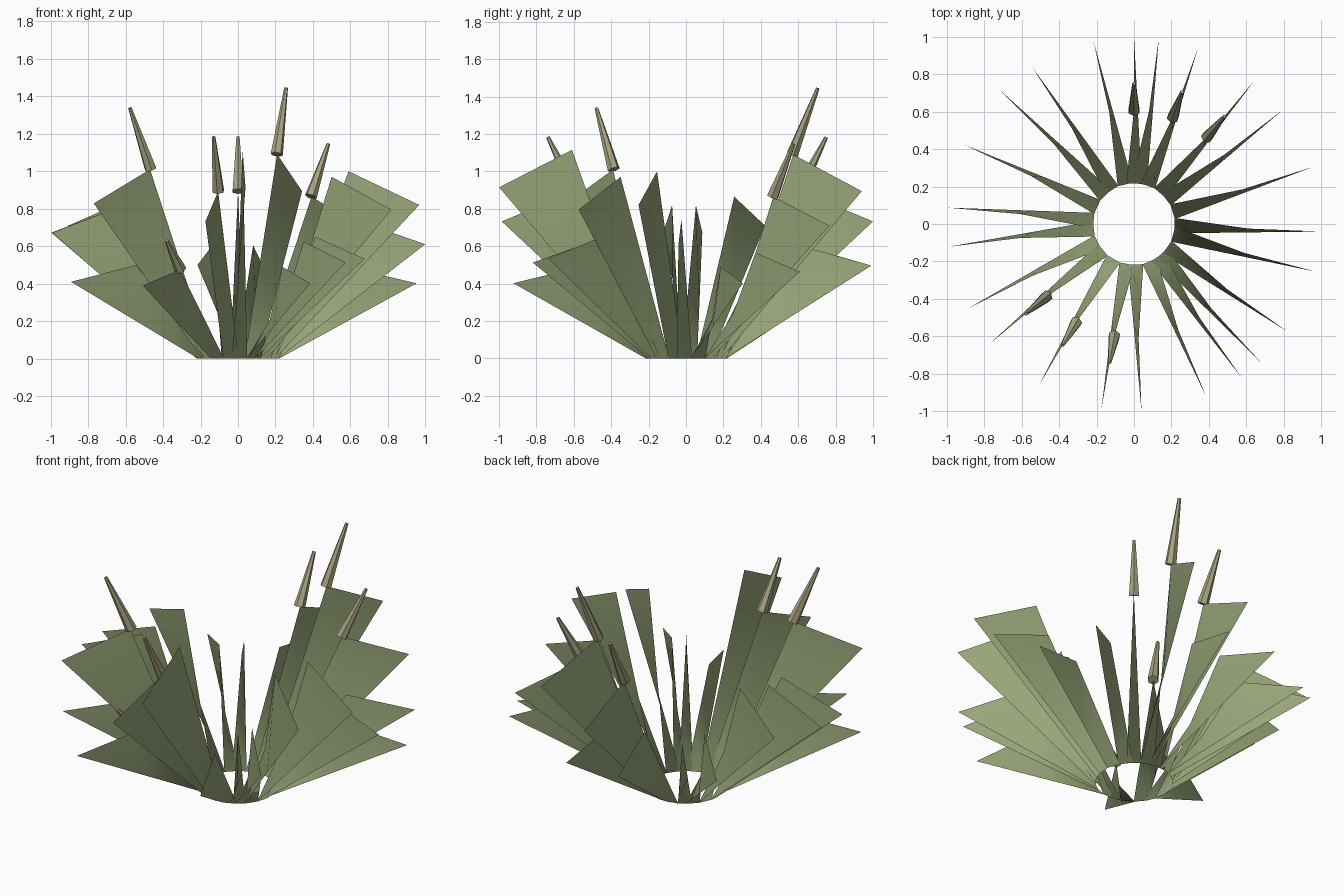
import bpy, bmesh
from math import radians, cos, sin
from mathutils import Vector

if "Cube" in bpy.data.objects:
    bpy.data.objects.remove(bpy.data.objects["Cube"])

# blade direction in degrees -> blade height
BLADES = {90: .893, 82.4: .605, 70: 1.09, 50: .865, 37.5: .565, 17.7: .49,
          -2.3: .745, -14.7: 1.0, -35: .97, -47.5: .65, -55: .625, -67.3: .49,
          -87.7: 1.115, -100: .893, -120.5: .475, -140.3: 1.01, -153: .5,
          -173: .82, 175: .82, 155: .865, 135: .61, 123: .55, 102.5: .61}
FLOWERING = (90, 70, 50, -100, -120.5, -140.3)
BASE_R, HALF_W = .216, .041


def material(name, rgb):
    m = bpy.data.materials.new(name)
    m.diffuse_color = (*rgb, 1)
    m.use_nodes = True
    m.node_tree.nodes["Principled BSDF"].inputs["Base Color"].default_value = m.diffuse_color
    return m


def finish(name, bm, mat, smooth):
    me = bpy.data.meshes.new(name)
    bm.to_mesh(me)
    bm.free()
    me.materials.append(mat)
    for p in me.polygons:
        p.use_smooth = smooth
    ob = bpy.data.objects.new(name, me)
    bpy.context.collection.objects.link(ob)


leaf = material("leaf_green", (.31, .38, .19))
husk = material("flower_husk", (.40, .37, .22))


def polar(angle, r, t, z):
    """Point at radius r, sideways offset t and height z along a direction."""
    c, s = cos(radians(angle)), sin(radians(angle))
    return Vector((r * c - t * s, r * s + t * c, z))


# Leaf blades: flat at the ring, twisted upright at the tip
bm = bmesh.new()
for a, h in BLADES.items():
    low = polar(a, BASE_R, -HALF_W, 0), polar(a, 1.0, 0, .82 * h)
    high = polar(a, BASE_R, HALF_W, 0), polar(a, .61, 0, h)
    rows = [(bm.verts.new(low[0].lerp(low[1], t)), bm.verts.new(high[0].lerp(high[1], t)))
            for t in (0, .42, 1)]
    for (p, q), (r, s) in zip(rows, rows[1:]):
        bm.faces.new((p, r, s, q))
finish("leaf_blades", bm, leaf, True)

# Flower spikes: tapered six-sided cones on the upper blade corners
bm = bmesh.new()
for a in FLOWERING:
    h = BLADES[a]
    p, q = polar(a, .605, 0, h), polar(a, .75, 0, 1.325 * h)
    d = q - p
    new = bmesh.ops.create_cone(bm, cap_ends=True, segments=6, radius1=.033,
                                radius2=.01, depth=d.length)["verts"]
    bmesh.ops.rotate(bm, verts=new, matrix=d.to_track_quat('Z', 'Y').to_matrix())
    bmesh.ops.translate(bm, verts=new, vec=(p + q) / 2)
finish("flower_spikes", bm, husk, False)
